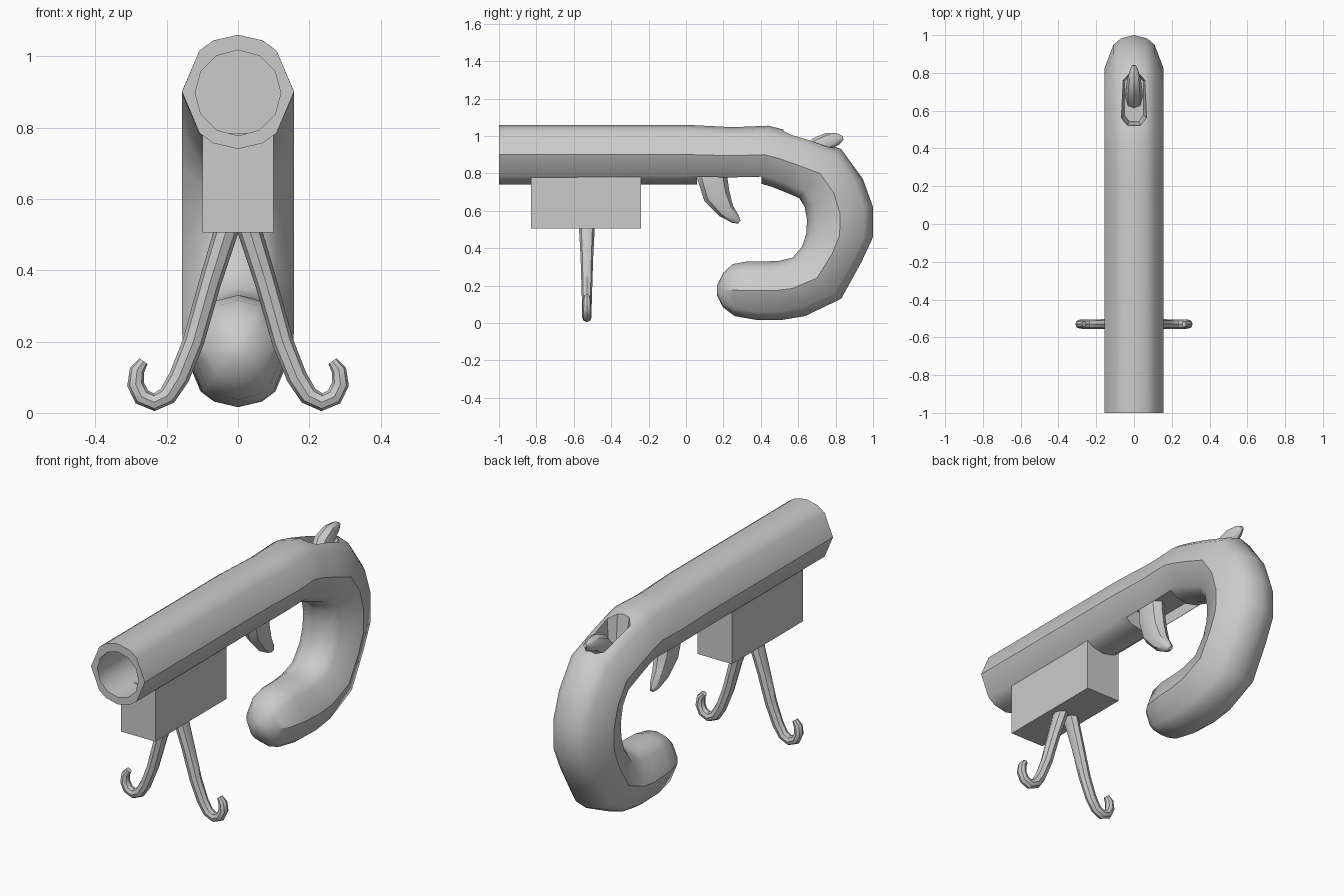
import bpy, bmesh, math
from mathutils import Vector

if "Cube" in bpy.data.objects:
    bpy.data.objects.remove(bpy.data.objects["Cube"])

grey = bpy.data.materials.new("grey")
grey.diffuse_color = (0.6, 0.6, 0.6, 1)
grey.use_nodes = True
grey.node_tree.nodes["Principled BSDF"].inputs["Base Color"].default_value = grey.diffuse_color

# Cross-section of the barrel: eight sides with split top and bottom faces
BARREL = [(0, 1), (.44, .9), (.69, .72), (1, 0), (.69, -.72), (.44, -.9),
          (0, -1), (-.44, -.9), (-.69, -.72), (-1, 0), (-.69, .72), (-.44, .9)]


def polygon(n):
    return [(math.sin(2 * math.pi * i / n), math.cos(2 * math.pi * i / n)) for i in range(n)]


def make(name, bm):
    bmesh.ops.recalc_face_normals(bm, faces=bm.faces[:])
    mesh = bpy.data.meshes.new(name)
    bm.to_mesh(mesh)
    bm.free()
    mesh.materials.append(grey)
    ob = bpy.data.objects.new(name, mesh)
    bpy.context.collection.objects.link(ob)
    return ob


def loft(name, rings, profile):
    """Skin rings given as (centre, half width vector, half height vector)."""
    bm = bmesh.new()
    loops = [[bm.verts.new(c + u * p + v * q) for p, q in profile] for c, u, v in rings]
    n = len(profile)
    for a, b in zip(loops, loops[1:]):
        for i in range(n):
            j = (i + 1) % n
            bm.faces.new((a[i], a[j], b[j], b[i]))
    bm.faces.new(loops[0])
    bm.faces.new(loops[-1])
    return make(name, bm)


def box(name, lo, hi):
    bm = bmesh.new()
    bmesh.ops.create_cube(bm, size=1)
    for v in bm.verts:
        v.co = [(l + h) / 2 + c * (h - l) for l, h, c in zip(lo, hi, v.co)]
    return make(name, bm)


def activate(ob):
    bpy.ops.object.select_all(action='DESELECT')
    ob.select_set(True)
    bpy.context.view_layer.objects.active = ob


def smooth(ob, angle=35):
    activate(ob)
    bpy.ops.object.shade_smooth_by_angle(angle=math.radians(angle))


def cut(ob, cutter):
    activate(ob)
    mod = ob.modifiers.new("cut", 'BOOLEAN')
    mod.operation, mod.solver, mod.object = 'DIFFERENCE', 'EXACT', cutter
    bpy.ops.object.modifier_apply(modifier=mod.name)
    bpy.data.objects.remove(cutter)


X = Vector((1, 0, 0))
Y = Vector((0, 1, 0))

# Barrel bending into the hooked grip: outer y, z, inner y, z, half width
spine = [(-1, 1.06, -1, .74, .157), (0, 1.06, 0, .742, .157),
         (.25, 1.047, .25, .742, .157), (.44, 1.055, .40, .745, .157),
         (.52, 1.035, .46, .728, .157), (.65, .995, .53, .70, .157),
         (.83, .93, .605, .668, .157), (.946, .77, .635, .62, .157),
         (1, .62, .647, .55, .157), (1, .46, .643, .48, .157),
         (.94, .33, .622, .41, .157), (.83, .13, .57, .35, .157),
         (.636, .037, .50, .333, .155), (.51, .016, .44, .33, .152),
         (.38, .016, .33, .33, .145), (.26, .037, .25, .315, .128),
         (.197, .085, .20, .27, .09), (.165, .15, .165, .2, .03)]
rings = []
for oy, oz, iy, iz, w in spine:
    o, i = Vector((0, oy, oz)), Vector((0, iy, iz))
    rings.append(((o + i) / 2, X * w, (o - i) / 2))
body = loft("barrel_and_grip", rings, BARREL)

# Bore, trigger slot and hammer opening
bore = [(Vector((0, y, .897)), X * .12, Vector((0, 0, .12))) for y in (-1.1, -.3)]
cut(body, loft("bore_cutter", bore, polygon(12)))
cut(body, box("slot_cutter", (-.1, .06, .6), (.1, .405, .84)))
hole = [(Vector((0, .665, z)), X * w, Y * l)
        for z, w, l in ((.89, .05, .125), (1.1, .08, .16))]
stadium = [(.5, .97), (1, .72), (1, -.72), (.5, -.97), (-.5, -.97), (-1, -.72), (-1, .72), (-.5, .97)]
cut(body, loft("hammer_cutter", hole, stadium))
smooth(body)

# Box hanging below the barrel
box("magazine_box", (-.1, -.83, .506), (.1, -.24, .785))


def curved(name, pts, side, place, n=8):
    """Tapered tube along a planar path: a, z, half thickness, half depth."""
    out = []
    for k, (a, z, t, d) in enumerate(pts):
        p, q = pts[max(k - 1, 0)], pts[min(k + 1, len(pts) - 1)]
        tan = (place(q[0], q[1]) - place(p[0], p[1])).normalized()
        out.append((place(a, z), side * d, tan.cross(side) * t))
    ob = loft(name, out, polygon(n))
    smooth(ob, 40)
    return ob


# Trigger and hammer
in_yz = lambda a, z: Vector((0, a, z))
curved("trigger", [(.14, .86, .078, .055), (.14, .78, .08, .055), (.165, .68, .072, .052),
                   (.215, .60, .046, .04), (.265, .555, .026, .024), (.285, .54, .01, .01)], X, in_yz)
curved("hammer", [(.655, .87, .05, .045), (.71, .945, .055, .045), (.765, .975, .045, .036),
                  (.815, .985, .03, .022), (.84, .99, .01, .01)], X, in_yz)

# Bipod legs with upturned feet
leg = [(.03, .52, .034, .043), (.08, .36, .031, .034), (.125, .2, .03, .029), (.165, .1, .029, .026),
       (.198, .048, .027, .025), (.235, .03, .025, .025), (.27, .045, .025, .025),
       (.287, .08, .024, .024), (.283, .12, .021, .022), (.265, .145, .014, .015)]
for s, label in ((1, "right"), (-1, "left")):
    curved("leg_" + label, leg, Y, lambda a, z, s=s: Vector((s * a, -.53, z)))
